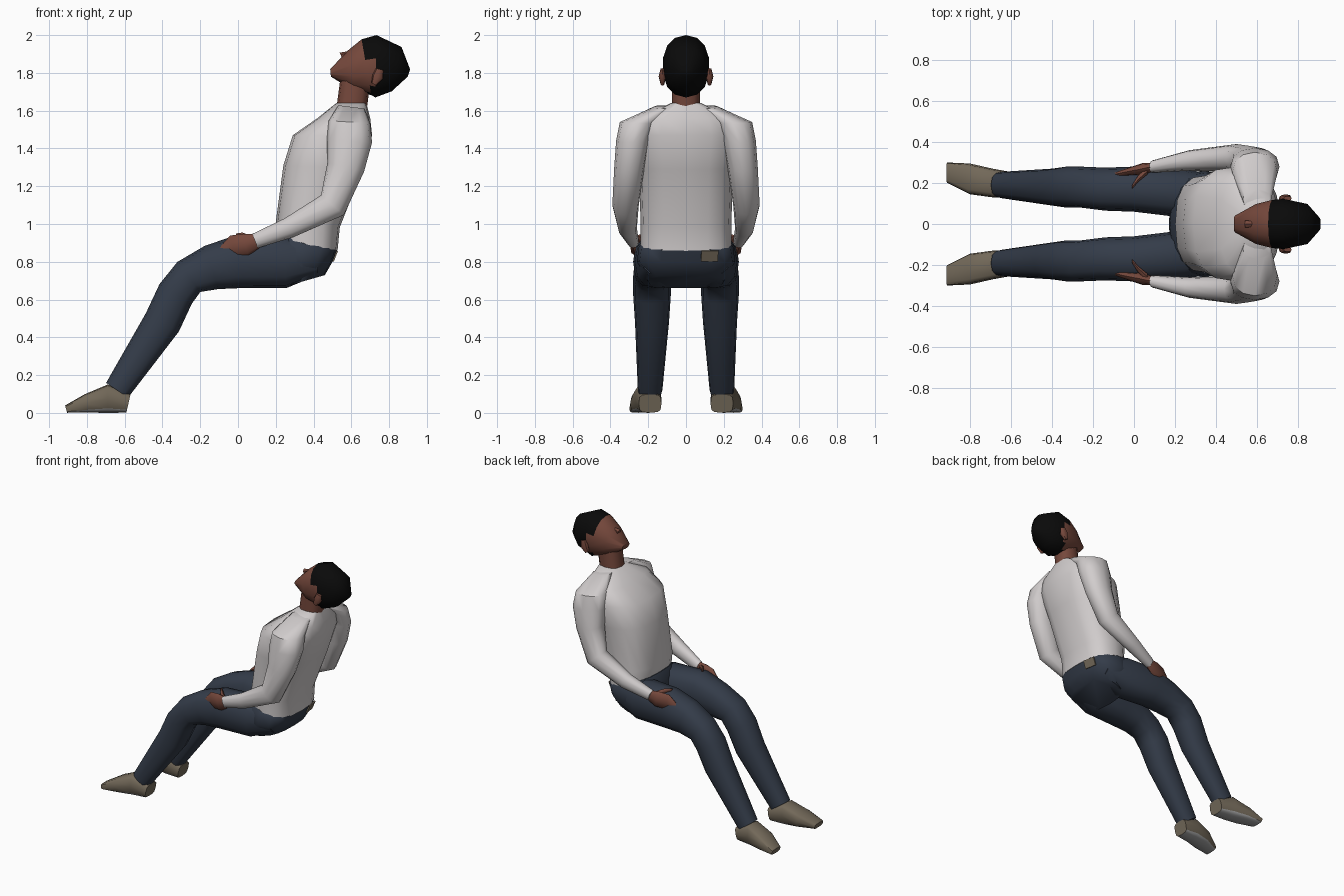
import bpy, bmesh, math
from mathutils import Vector

if "Cube" in bpy.data.objects:
    bpy.data.objects.remove(bpy.data.objects["Cube"])


def material(name, red, green, blue):
    mat = bpy.data.materials.new(name)
    mat.use_nodes = True
    mat.diffuse_color = (red, green, blue, 1)
    shader = mat.node_tree.nodes["Principled BSDF"]
    shader.inputs["Base Color"].default_value = (red, green, blue, 1)
    return mat


shirt_white = material("shirt white", .64, .61, .61)
trouser_blue = material("trouser blue", .034, .045, .067)
skin_brown = material("skin brown", .18, .065, .045)
hair_black = material("hair black", .003, .003, .003)
shoe_tan = material("shoe tan", .17, .14, .1)
sole_grey = material("sole grey", .36, .36, .36)


def spread(values, t):
    """Value at t (from 0 to 1) along an evenly spaced list, joined by straight lines."""
    place = t * (len(values) - 1)
    low = int(place)
    high = min(low + 1, len(values) - 1)
    return values[low] + (values[high] - values[low]) * (place - low)


def crossing(points, index):
    """Direction across a path, square to it and halfway round its bends."""
    along = Vector((0, 0))
    for start, end in zip(points, points[1:]):
        if points[index] in (start, end):
            along += (end - start).normalized()
    along.normalize()
    return Vector((-along.y, 0, along.x))


def rounded(value, power):
    return math.copysign(abs(value) ** power, value)


def loft(name, path, depth, width, mats, y=(0,), lean=None,
         sides=12, power=.8, mirror=False, rule=None):
    """Skin rounded rings along side-on (x, z) points, square to the path or at a set lean."""
    bm = bmesh.new()
    points = [Vector(point) for point in path]
    loops = []
    for index, point in enumerate(points):
        t = index / (len(points) - 1)
        centre = Vector((point.x, spread(y, t), point.y))
        if lean:
            tilt = spread(lean, t)
            across = Vector((-math.cos(tilt), 0, math.sin(tilt)))
        else:
            across = crossing(points, index)
        across *= spread(depth, t)
        sideways = Vector((0, spread(width, t), 0))
        loop = []
        for side in range(sides):
            angle = math.tau * side / sides
            spot = (centre + across * rounded(math.cos(angle), power)
                    + sideways * rounded(math.sin(angle), power))
            spot.z = max(spot.z, 0)
            loop.append(bm.verts.new(spot))
        loops.append(loop)
    for lower, upper in zip(loops, loops[1:]):
        for side in range(sides):
            following = (side + 1) % sides
            bm.faces.new((lower[side], lower[following], upper[following], upper[side]))
    bm.faces.new(loops[0])
    bm.faces.new(loops[-1])
    bmesh.ops.recalc_face_normals(bm, faces=bm.faces)
    if rule:
        for face in bm.faces:
            face.material_index = rule(face.calc_center_median(), face.normal)
    mesh = bpy.data.meshes.new(name)
    bm.to_mesh(mesh)
    bm.free()
    for mat in mats:
        mesh.materials.append(mat)
    part = bpy.data.objects.new(name, mesh)
    bpy.context.collection.objects.link(part)
    if mirror:
        part.modifiers.new("Mirror", "MIRROR").use_axis = (False, True, False)
    bpy.ops.object.select_all(action="DESELECT")
    part.select_set(True)
    bpy.context.view_layer.objects.active = part
    bpy.ops.object.shade_smooth_by_angle(angle=math.radians(50))


# Shirt, from hem to collar
loft("shirt_body",
     path=[(.37, .89), (.37, 1), (.45, 1.3), (.5, 1.47), (.56, 1.56), (.6, 1.64)],
     depth=(.16, .17, .21, .21, .14, .08), width=(.24, .24, .25, .28, .25, .08),
     lean=(.2, .1, .05, 0, 0, 0), mats=[shirt_white], sides=16, power=.75)

# Sleeves, from shoulder to wrist
loft("sleeves",
     path=[(.6, 1.62), (.59, 1.54), (.59, 1.44), (.57, 1.3), (.5, 1.1), (.27, .98), (.09, .91)],
     depth=(.07, .11, .12, .1, .08, .055, .04), width=(.05, .1, .09, .08, .07, .05, .03),
     y=(.12, .25, .28, .3, .32, .31, .28), mats=[shirt_white], power=.9, mirror=True)

# Hands resting on the thighs, thumbs inward
loft("hands", path=[(.1, .91), (.04, .89), (-.03, .88), (-.1, .86)],
     depth=(.04, .06, .06, .01), width=(.02, .03, .02, .01), y=(.28, .24),
     mats=[skin_brown], sides=8, mirror=True)
loft("thumbs", path=[(.06, .92), (.02, .94), (-.01, .94)],
     depth=(.02, .01), width=(.02, .01), y=(.26, .18),
     mats=[skin_brown], sides=6, mirror=True)

# Trousers: seat, then legs from hip to ankle
loft("trouser_seat", path=[(.34, .695), (.335, .8), (.35, .88), (.35, .92)],
     depth=(.125, .165, .175, .15), width=(.2, .26, .25, .22), lean=(-.28, 0, .1, .2),
     mats=[trouser_blue], sides=16, power=.7)
loft("trouser_legs",
     path=[(.42, .81), (.25, .8), (0, .8), (-.14, .77),
           (-.26, .72), (-.33, .63), (-.4, .48), (-.64, .12)],
     depth=(.08, .14, .14, .12, .1, .1, .1, .07),
     width=(.09, .12, .11, .105, .1, .1, .09, .065),
     y=(.14, .15, .17, .17, .18, .18, .18, .19), mats=[trouser_blue], mirror=True)

# Small tan patch at the back of the waist
bpy.ops.mesh.primitive_cube_add(size=1, location=(.506, .125, .83), rotation=(0, .38, .18))
patch = bpy.context.object
patch.name = "back_patch"
patch.scale = (.009, .09, .06)
patch.data.materials.append(shoe_tan)

# Shoes from heel to toe, with grey soles
loft("shoes", path=[(-.58, .05), (-.69, .075), (-.8, .05), (-.91, .02)],
     depth=(.05, .075, .05, .02), width=(.06, .07, .075, .05), y=(.19, .2, .22, .25),
     mats=[shoe_tan, sole_grey], power=.55, mirror=True,
     rule=lambda centre, normal: int(normal.z < -.5 or centre.z < .018))

# Neck
loft("neck", path=[(.6, 1.6), (.62, 1.75)], depth=(.08,), width=(.075,), mats=[skin_brown])


def hair_line(centre, normal):
    """Hair covers the crown and nape but leaves the cheeks before the ears bare."""
    beside_ear = 1.74 < centre.z < 1.87
    nape = centre.x > .62 and centre.z < 1.71
    return int(centre.x > .73 or nape or (centre.x > .68 and not beside_ear))


# Head tipped back, from chin to crown
loft("head", path=[(.49, 1.8), (.6, 1.81), (.68, 1.83), (.73, 1.835), (.84, 1.82), (.905, 1.8)],
     depth=(.02, .11, .15, .165, .12, .02), width=(.04, .1, .12, .125, .1, .03),
     mats=[skin_brown, hair_black], sides=14, power=.9, rule=hair_line)

# Nose and ears
loft("nose", path=[(.55, 1.88), (.62, 1.91)], depth=(.03, .01), width=(.02, .01),
     mats=[skin_brown], sides=6)
loft("ears", path=[(.72, 1.74), (.74, 1.78), (.75, 1.82)], depth=(.015, .03, .02),
     width=(.01, .02, .01), y=(.125,), mats=[skin_brown], sides=8, mirror=True)
